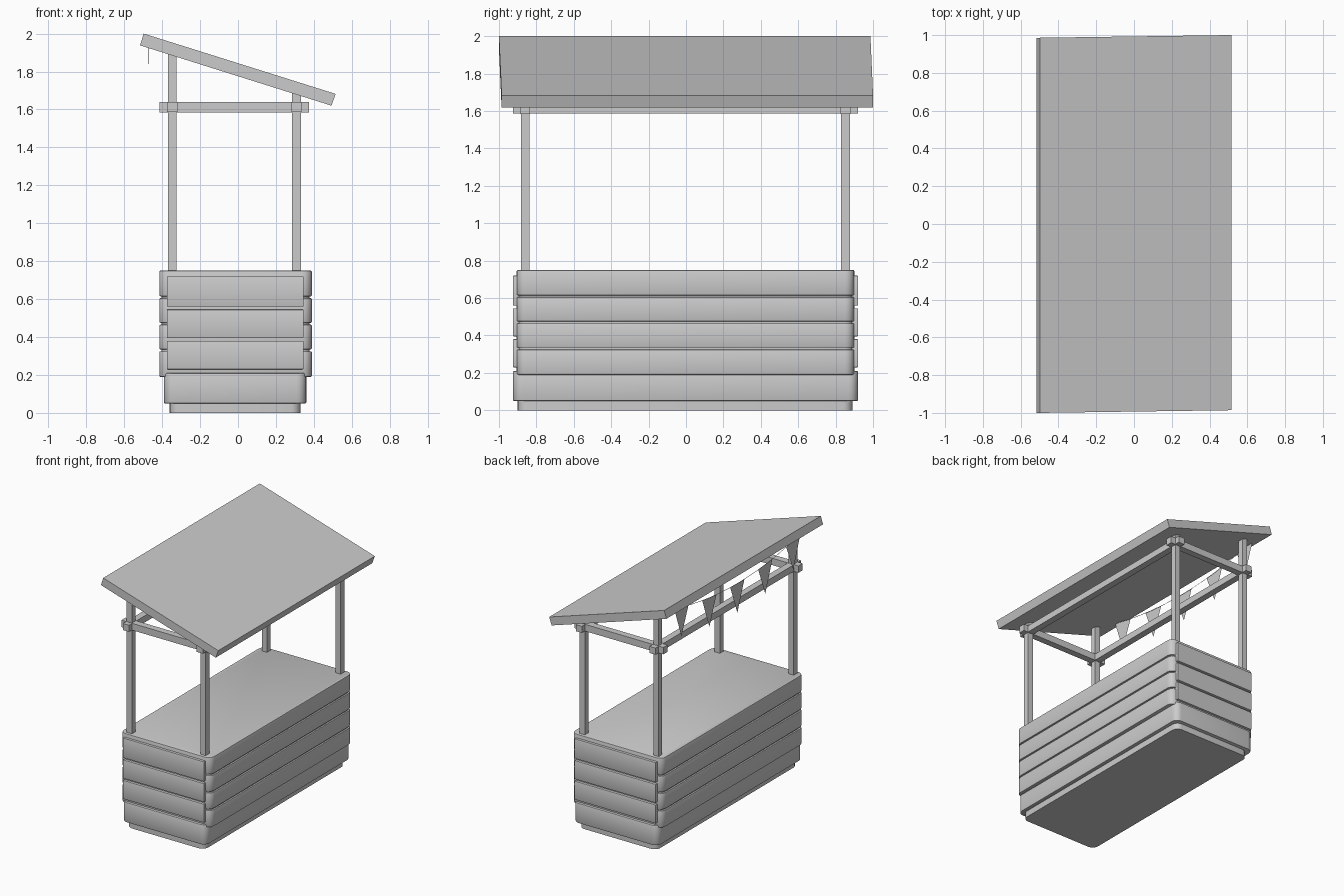
import bpy, bmesh

if "Cube" in bpy.data.objects:
    bpy.data.objects.remove(bpy.data.objects["Cube"])


def finish(name, bm, smooth=False):
    bmesh.ops.recalc_face_normals(bm, faces=bm.faces)
    me = bpy.data.meshes.new(name)
    bm.to_mesh(me)
    bm.free()
    ob = bpy.data.objects.new(name, me)
    bpy.context.collection.objects.link(ob)
    if smooth:
        bpy.ops.object.select_all(action='DESELECT')
        ob.select_set(True)
        bpy.context.view_layer.objects.active = ob
        bpy.ops.object.shade_smooth_by_angle()
    return ob


def box(name, x, y, z, corner=0.0, edge=0.0):
    """Box from ranges; corner rounds upright edges, edge softens the rims."""
    bm = bmesh.new()
    bmesh.ops.create_cube(bm, size=1)
    for v in bm.verts:
        v.co = [(a + b) / 2 + c * (b - a) for (a, b), c in zip((x, y, z), v.co)]
    if corner:
        up = [e for e in bm.edges if abs(e.verts[0].co.z - e.verts[1].co.z) > 1e-4]
        bmesh.ops.bevel(bm, geom=up, offset=corner, segments=5, profile=0.5, affect='EDGES')
    if edge:
        rim = [e for e in bm.edges if abs(e.verts[0].co.z - e.verts[1].co.z) < 1e-4]
        bmesh.ops.bevel(bm, geom=rim, offset=edge, segments=2, profile=0.5, affect='EDGES')
    return finish(name, bm, corner > 0 or edge > 0)


# Plinth, base and inner core of the counter
box("plinth", (-0.36, 0.33), (-0.90, 0.89), (0, 0.06), 0.05)
box("base", (-0.39, 0.36), (-0.925, 0.92), (0.05, 0.21), 0.05, 0.005)
box("counter_core", (-0.403, 0.378), (-0.895, 0.89), (0.195, 0.74), 0.045)

# Rounded long boards and the top
for i, z in enumerate([(0.19, 0.325), (0.335, 0.465), (0.475, 0.605), (0.615, 0.75)]):
    box(f"long_board_{i + 1}", (-0.415, 0.39), (-0.905, 0.90), z, 0.05, 0.006)

# End boards at the front and back
for side, y in (("front", (-0.925, -0.85)), ("back", (0.85, 0.92))):
    for i, z in enumerate([(0.23, 0.38), (0.395, 0.545), (0.56, 0.72)]):
        box(f"{side}_end_board_{i + 1}", (-0.375, 0.345), y, z, 0, 0.004)

# Posts and crossing beams
for side, y in (("front", (-0.883, -0.837)), ("back", (0.83, 0.876))):
    box(f"{side}_tall_post", (-0.37, -0.324), y, (0.74, 1.90))
    box(f"{side}_short_post", (0.285, 0.331), y, (0.74, 1.70))
    box(f"{side}_beam", (-0.415, 0.375), (y[0] - 0.004, y[1] + 0.004), (1.585, 1.64))
for side, x in (("left", (-0.374, -0.32)), ("right", (0.281, 0.335))):
    box(f"{side}_beam", x, (-0.925, 0.92), (1.586, 1.639))

# Sloping roof board, slightly skewed
bm = bmesh.new()
profile = [(-0.517, 1.938), (-0.497, 2.0), (0.515, 1.682), (0.493, 1.62)]
f = bm.faces.new([bm.verts.new((x, -0.993 + 0.014 * x, z)) for x, z in profile])
r = bmesh.ops.extrude_face_region(bm, geom=[f])
for v in r["geom"]:
    if isinstance(v, bmesh.types.BMVert):
        v.co.y += 1.986
finish("roof", bm)


# Bunting hanging in a shallow sag under the high roof edge
def sag(y):
    return 1.84 + 0.075 * (y / 0.7) ** 2


bm = bmesh.new()
for i in range(5):
    y = 0.73 - 0.355 * i
    a, b = y - 0.09, y + 0.09
    bm.faces.new([bm.verts.new((-0.47, *p)) for p in
                  ((a, sag(a)), (b, sag(b)), (y, sag(y) - 0.235))])
finish("bunting_flags", bm)

# Thin string carrying the flags
cu = bpy.data.curves.new("bunting_string", 'CURVE')
cu.dimensions = '3D'
cu.bevel_depth = 0.002
cu.bevel_resolution = 0
sp = cu.splines.new('POLY')
sp.points.add(14)
for i, p in enumerate(sp.points):
    y = 0.84 * (i / 7 - 1)
    p.co = (-0.47, y, sag(y), 1)
bpy.context.collection.objects.link(bpy.data.objects.new("bunting_string", cu))
